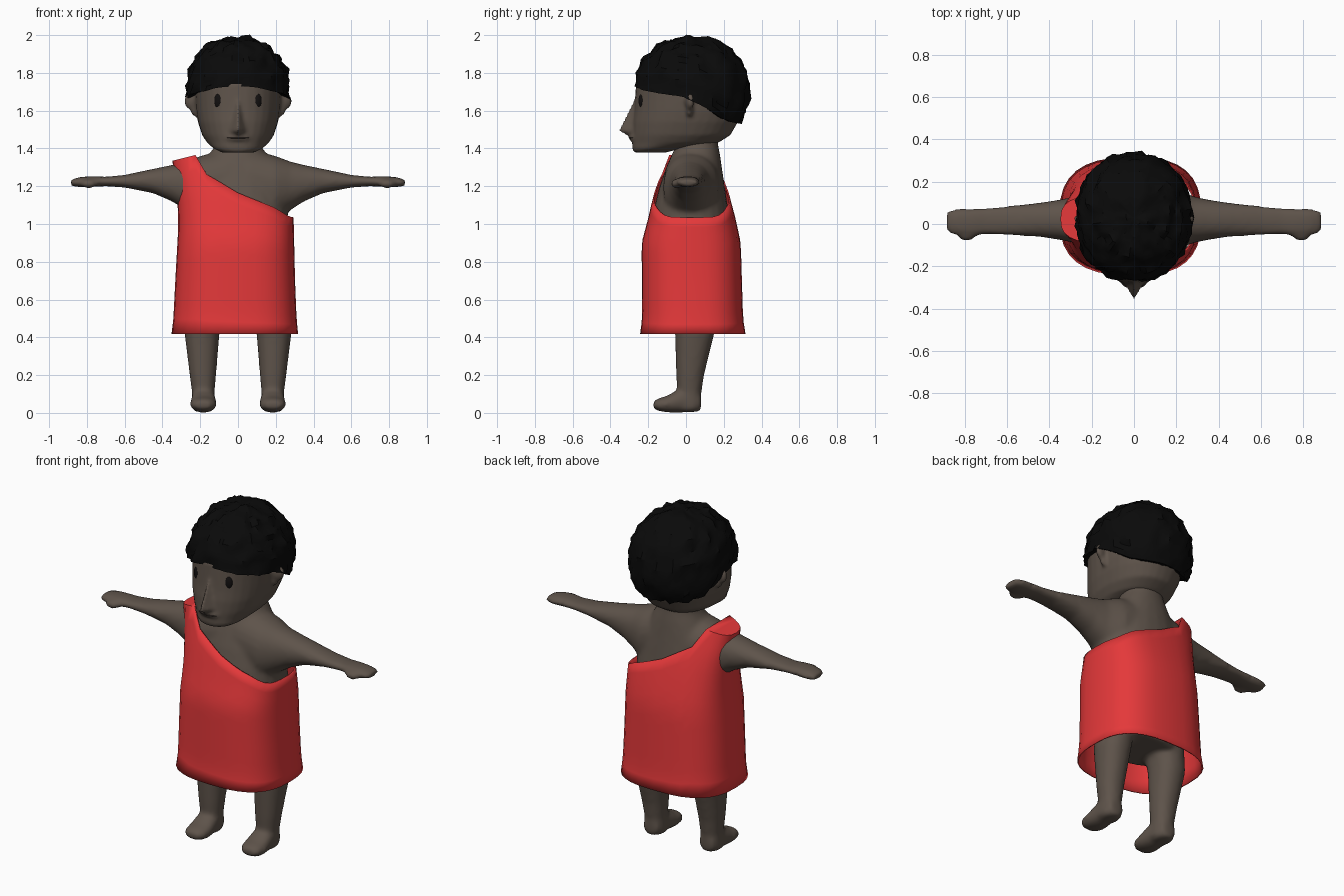
import bpy, bmesh, math
from mathutils import Vector, Matrix, noise

if "Cube" in bpy.data.objects:
    bpy.data.objects.remove(bpy.data.objects["Cube"])


def material(name, rgb):
    m = bpy.data.materials.new(name)
    m.diffuse_color = (*rgb, 1)
    m.use_nodes = True
    m.node_tree.nodes["Principled BSDF"].inputs["Base Color"].default_value = m.diffuse_color
    return m


SKIN = material("brown skin", (0.112, 0.087, 0.069))
RED = material("red cloth", (0.78, 0.04, 0.042))
BLACK = material("black hair", (0.003, 0.003, 0.003))
DARK = material("dark eye", (0.006, 0.005, 0.005))
LIP = material("dark lip", (0.035, 0.025, 0.022))


def spow(v, e):
    return math.copysign(abs(v) ** e, v)


def interp(points, v):
    """Piecewise linear lookup."""
    if v <= points[0][0]:
        return points[0][1]
    for (a, fa), (b, fb) in zip(points, points[1:]):
        if v <= b:
            return fa + (fb - fa) * (v - a) / (b - a)
    return points[-1][1]


def loft(bm, sections, axis, p=2.2, n=24, side=1):
    """Closed tube through (pos, a_low, a_high, b_low, b_high) sections."""
    rings = []
    for pos, a0, a1, b0, b1 in sections:
        ring = []
        for i in range(n):
            t = 2 * math.pi * i / n
            a = (a0 + a1) / 2 + (a1 - a0) / 2 * spow(math.cos(t), 2 / p)
            b = (b0 + b1) / 2 + (b1 - b0) / 2 * spow(math.sin(t), 2 / p)
            x, y, z = {"x": (pos, a, b), "y": (a, pos, b), "z": (a, b, pos)}[axis]
            ring.append(bm.verts.new((x * side, y, z)))
        rings.append(ring)
    for r, s in zip(rings, rings[1:]):
        for i in range(n):
            j = (i + 1) % n
            bm.faces.new((r[i], r[j], s[j], s[i]))
    bm.faces.new(rings[0])
    bm.faces.new(rings[-1])


def ellipsoid(bm, loc, size, rot_z=0.0):
    m = Matrix.Translation(loc) @ Matrix.Rotation(rot_z, 4, "Z") @ Matrix.Diagonal((*size, 1))
    bmesh.ops.create_uvsphere(bm, u_segments=16, v_segments=10, radius=1, matrix=m)


def finish(bm, name, mat, angle=50):
    bmesh.ops.recalc_face_normals(bm, faces=bm.faces)
    me = bpy.data.meshes.new(name)
    bm.to_mesh(me)
    bm.free()
    ob = bpy.data.objects.new(name, me)
    bpy.context.collection.objects.link(ob)
    me.materials.append(mat)
    bpy.context.view_layer.objects.active = ob
    ob.select_set(True)
    bpy.ops.object.shade_smooth_by_angle(angle=math.radians(angle))
    ob.select_set(False)
    return ob


def blend(ob, voxel, steps):
    """Fuse overlapping volumes into one soft skin."""
    r = ob.modifiers.new("fuse", "REMESH")
    r.mode, r.voxel_size, r.use_smooth_shade = "VOXEL", voxel, True
    s = ob.modifiers.new("soften", "SMOOTH")
    s.factor, s.iterations = 0.5, steps


# Body: torso, neck, arms, legs and feet
bm = bmesh.new()
loft(bm, [(0.50, -.20, .20, -.12, .19), (0.60, -.25, .25, -.17, .22),
          (0.85, -.27, .27, -.20, .25), (1.02, -.265, .265, -.18, .235),
          (1.10, -.26, .26, -.165, .22), (1.20, -.235, .235, -.14, .205),
          (1.30, -.19, .19, -.105, .19), (1.37, -.15, .15, -.075, .18),
          (1.42, -.12, .12, -.045, .17), (1.50, -.11, .11, -.04, .16)], "z")
for s in (1, -1):
    # arm and hand
    loft(bm, [(.05, -.12, .19, 1.02, 1.40), (.20, -.12, .17, 1.02, 1.36),
              (.28, -.09, .13, 1.075, 1.33), (.35, -.075, .115, 1.12, 1.313),
              (.45, -.06, .10, 1.163, 1.292), (.60, -.053, .085, 1.193, 1.26),
              (.70, -.05, .075, 1.2, 1.25), (.76, -.058, .072, 1.197, 1.253),
              (.83, -.055, .072, 1.195, 1.25), (.87, -.045, .068, 1.198, 1.24),
              (.885, -.03, .055, 1.205, 1.232)], "x", side=s)
    ellipsoid(bm, (.79 * s, -.052, 1.213), (.045, .03, .024))
    # leg
    loft(bm, [(.66, .06, .26, -.08, .17), (.42, .098, .283, -.058, .15),
              (.30, .108, .268, -.055, .12), (.20, .116, .256, -.052, .096),
              (.11, .124, .244, -.047, .082), (.03, .122, .246, -.05, .08),
              (.005, .14, .23, -.04, .065)], "z", side=s)
    # foot
    loft(bm, [(.08, .14, .23, .01, .10), (.0, .122, .246, .003, .14),
              (-.05, .116, .25, 0, .12), (-.10, .112, .254, .003, .09),
              (-.145, .12, .25, .01, .078), (-.172, .145, .225, .022, .062)], "y", side=s)
blend(finish(bm, "body", SKIN), .014, 5)

# Head with nose and ears
bm = bmesh.new()
loft(bm, [(1.378, -.085, .085, -.275, -.11), (1.40, -.13, .13, -.285, -.02),
          (1.43, -.163, .163, -.285, .17), (1.47, -.19, .19, -.285, .235),
          (1.54, -.212, .212, -.282, .275), (1.60, -.222, .222, -.274, .295),
          (1.66, -.226, .226, -.27, .29), (1.74, -.23, .23, -.265, .27),
          (1.84, -.20, .20, -.21, .22), (1.90, -.12, .12, -.12, .14)], "z", n=32)
nose = [Vector(c) for c in ((0, -.275, 1.66), (0, -.358, 1.495), (.058, -.265, 1.485), (-.058, -.265, 1.485),
                            (0, -.29, 1.455), (0, -.20, 1.55))]
bmesh.ops.convex_hull(bm, input=[bm.verts.new(c) for c in nose])
ellipsoid(bm, (0, -.272, 1.457), (.065, .03, .022))
for s in (1, -1):
    ellipsoid(bm, (.245 * s, .018, 1.65), (.042, .022, .048), s * .3)
    ellipsoid(bm, (.225 * s, .018, 1.61), (.028, .02, .04))
blend(finish(bm, "head", SKIN), .011, 3)

# Eyes
for s, name in ((1, "left_eye"), (-1, "right_eye")):
    bm = bmesh.new()
    ellipsoid(bm, (.105 * s, -.238, 1.652), (.022, .012, .038), s * .35)
    finish(bm, name, DARK)

# Mouth line
bm = bmesh.new()
ellipsoid(bm, (0, -.272, 1.456), (.062, .034, .004))
finish(bm, "mouth", LIP)

# Curly hair cap, grown from a hairline that drops to the nape
HAIRLINE = [(-.28, 1.738), (-.2, 1.705), (0, 1.675), (.06, 1.64), (.2, 1.555), (.28, 1.54)]
center = Vector((0, .03, 1.70))
bm = bmesh.new()
cols, rows = 56, 18


def hair_point(turn, elev, grow=1.0):
    c = spow(math.cos(elev), .86)
    d = Vector((.272 * c * spow(math.cos(turn), .92), .302 * c * spow(math.sin(turn), .92),
                .288 * spow(math.sin(elev), .95)))
    curl = noise.noise(d * 17) * .022 + noise.noise(d * 34 + Vector((5, 2, 1))) * .014
    return center + d * grow + d.normalized() * curl


rings = [[] for _ in range(rows + 1)]
for i in range(cols):
    turn = 2 * math.pi * i / cols
    low = interp(HAIRLINE, .03 + .28 * math.sin(turn))
    e0 = math.asin((low - center.z) / .288)
    rim = hair_point(turn, e0)
    rings[0].append(bm.verts.new((rim.x * .7, .03 + (rim.y - .03) * .72, rim.z + .015)))
    for k in range(rows):
        e = e0 + (math.pi / 2 - e0) * k / rows
        rings[k + 1].append(bm.verts.new(hair_point(turn, e)))
for r, q in zip(rings, rings[1:]):
    for i in range(cols):
        j = (i + 1) % cols
        bm.faces.new((r[i], r[j], q[j], q[i]))
crown = bm.verts.new(hair_point(0, math.pi / 2))
for i in range(cols):
    bm.faces.new((rings[-1][i], rings[-1][(i + 1) % cols], crown))
finish(bm, "hair", BLACK, 35)

# One-shouldered robe: slanted neckline, strap closed over one shoulder
LEFT = [(.42, -.352), (.5, -.342), (.7, -.332), (1.0, -.315), (1.15, -.322), (1.34, -.348)]
RIGHT = [(.42, .318), (.5, .31), (.7, .302), (1.0, .295), (1.36, .29)]
FRONT = [(.42, -.243), (.5, -.232), (.9, -.235), (1.03, -.2), (1.12, -.18), (1.2, -.158), (1.36, -.105)]
BACK = [(.42, .315), (.5, .302), (.9, .29), (1.03, .262), (1.12, .238), (1.2, .217), (1.36, .15)]
NECKLINE = [(-.34, 1.335), (-.22, 1.365), (-.17, 1.265), (0, 1.165), (.23, 1.085), (.31, 1.04), (.34, 1.035)]
bm = bmesh.new()
n, levels = 32, 12
grid, strap = [], []
for i in range(n):
    t = 2 * math.pi * i / n
    u, v = spow(math.cos(t), 2 / 2.7), spow(math.sin(t), 2 / 2.7)
    top = interp(NECKLINE, u * .34)
    column = []
    for k in range(levels + 1):
        z = .418 + (top - .418) * k / levels
        x = -u * interp(LEFT, z) if u < 0 else u * interp(RIGHT, z)
        x = -abs(x) if u < 0 else x
        y0, y1 = interp(FRONT, z), interp(BACK, z)
        column.append(bm.verts.new((x, (y0 + y1) / 2 + v * (y1 - y0) / 2, z)))
    grid.append(column)
    if u < -.6 and i <= n // 2:
        strap.append(i)
for i in range(n):
    a, b = grid[i], grid[(i + 1) % n]
    for k in range(levels):
        bm.faces.new((a[k], b[k], b[k + 1], a[k + 1]))
for i in strap[:-1]:
    quad = [grid[i][-1], grid[i + 1][-1], grid[n - i - 1][-1], grid[n - i][-1]]
    bm.faces.new(list(dict.fromkeys(quad)))
robe = finish(bm, "robe", RED, 60)
thick = robe.modifiers.new("cloth", "SOLIDIFY")
thick.thickness, thick.offset = .008, -1
